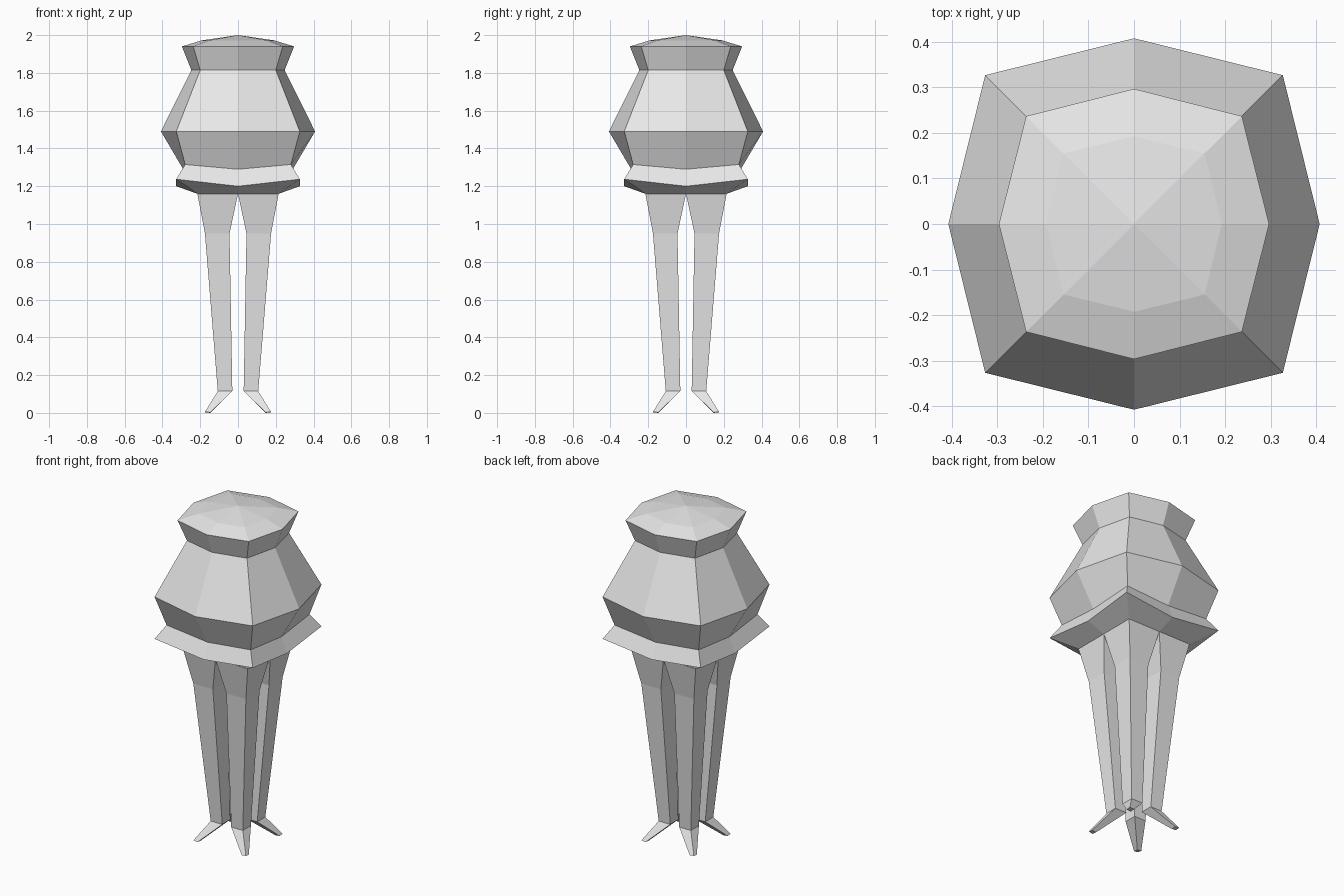
import bpy
import bmesh

cube = bpy.data.objects.get("Cube")
if cube:
    bpy.data.objects.remove(cube)

grey = bpy.data.materials.new("pale_grey")
grey.use_nodes = True
colour = (0.8, 0.8, 0.8, 1)
grey.diffuse_color = colour
grey.node_tree.nodes["Principled BSDF"].inputs["Base Color"].default_value = colour


def loft(bm, rings):
    """Bridge consecutive rings of vertices with quads."""
    for low, high in zip(rings, rings[1:]):
        n = len(low)
        for i in range(n):
            j = (i + 1) % n
            bm.faces.new((low[i], low[j], high[j], high[i]))


def finish(bm, name):
    bmesh.ops.recalc_face_normals(bm, faces=bm.faces)
    mesh = bpy.data.meshes.new(name)
    bm.to_mesh(mesh)
    bm.free()
    mesh.materials.append(grey)
    obj = bpy.data.objects.new(name, mesh)
    bpy.context.collection.objects.link(obj)


# Bell: eight-sided rings given as corner offset, corner z, side radius, side z
PROFILE = [
    (0.215, 1.16, 0.215, 1.16),    # underside, where the legs begin
    (0.327, 1.237, 0.327, 1.20),   # skirt rim
    (0.28, 1.315, 0.29, 1.29),     # waist
    (0.327, 1.49, 0.408, 1.49),    # widest belt
    (0.20, 1.815, 0.247, 1.815),   # neck
    (0.237, 1.94, 0.297, 1.94),    # cap rim
    (0.155, 1.972, 0.193, 1.972),  # cap top
]
DIRECTIONS = [(1, 0), (1, 1), (0, 1), (-1, 1), (-1, 0), (-1, -1), (0, -1), (1, -1)]

bm = bmesh.new()
rings = []
for corner, corner_z, side, side_z in PROFILE:
    ring = []
    for dx, dy in DIRECTIONS:
        r, z = (corner, corner_z) if dx and dy else (side, side_z)
        ring.append(bm.verts.new((dx * r, dy * r, z)))
    rings.append(ring)
loft(bm, rings)
apex = bm.verts.new((0, 0, 2))
for i in range(8):
    bm.faces.new((rings[-1][i], rings[-1][(i + 1) % 8], apex))
finish(bm, "bell")

# Legs: square sections given as inner offset, outer offset, inner z, outer z
SECTIONS = [
    (0.0, 0.215, 1.16, 1.16),
    (0.045, 0.175, 0.95, 0.95),
    (0.03, 0.107, 0.115, 0.115),
    (0.147, 0.175, 0.0, 0.006),
]


def leg(name, sx, sy):
    bm = bmesh.new()
    rings = []
    for a, b, za, zb in SECTIONS:
        points = ((a, a, za), (b, a, (za + zb) / 2), (b, b, zb), (a, b, (za + zb) / 2))
        rings.append([bm.verts.new((sx * x, sy * y, z)) for x, y, z in points])
    loft(bm, rings)
    bm.faces.new(rings[-1])
    bm.faces.new(rings[0])
    finish(bm, name)


for end, sy in (("front", -1), ("back", 1)):
    for side, sx in (("left", 1), ("right", -1)):
        leg(f"{end}_{side}_leg", sx, sy)
